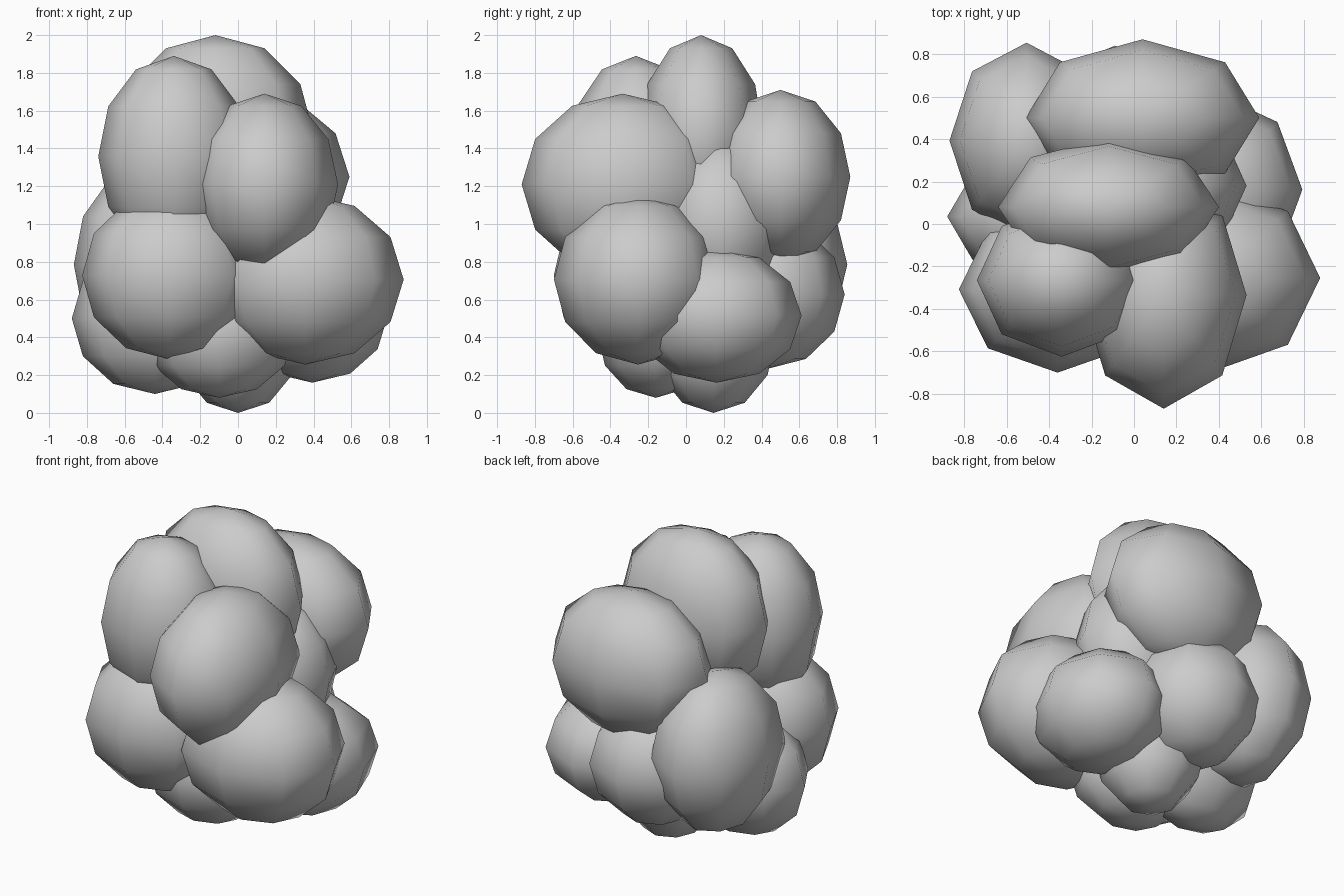
import bpy
import bmesh
from mathutils import Matrix

if "Cube" in bpy.data.objects:
    bpy.data.objects.remove(bpy.data.objects["Cube"])

# One plain grey for the whole cluster
grey = bpy.data.materials.new("soft grey")
grey.diffuse_color = (0.6, 0.6, 0.6, 1.0)
grey.use_nodes = True
grey.node_tree.nodes["Principled BSDF"].inputs["Base Color"].default_value = grey.diffuse_color


def lobe(name, centre, radii):
    """Smooth-shaded low-poly ellipsoid, 8 segments by 6 rings."""
    bm = bmesh.new()
    bmesh.ops.create_uvsphere(bm, u_segments=8, v_segments=6, radius=1.0,
                              matrix=Matrix.Diagonal((*radii, 1.0)))
    for face in bm.faces:
        face.smooth = True
    mesh = bpy.data.meshes.new(name)
    bm.to_mesh(mesh)
    bm.free()
    mesh.materials.append(grey)
    obj = bpy.data.objects.new(name, mesh)
    obj.location = centre
    bpy.context.collection.objects.link(obj)


# Upper lobes
lobe("crown_lobe", (-0.12, 0.08, 1.48), (0.52, 0.33, 0.52))
lobe("upper_front_left_lobe", (-0.34, -0.265, 1.357), (0.40, 0.36, 0.533))
lobe("upper_front_right_lobe", (0.14, -0.335, 1.21), (0.39, 0.535, 0.48))
lobe("upper_back_lobe", (0.04, 0.50, 1.25), (0.55, 0.37, 0.46))

# Inner filling lobe
lobe("core_lobe", (0.15, 0.18, 1.0), (0.38, 0.35, 0.45))

# Middle lobes
lobe("middle_front_left_lobe", (-0.36, -0.308, 0.728), (0.465, 0.392, 0.445))
lobe("middle_front_right_lobe", (0.357, -0.254, 0.706), (0.52, 0.445, 0.45))
lobe("middle_back_left_lobe", (-0.506, 0.393, 0.785), (0.363, 0.461, 0.51))
lobe("middle_back_lobe", (-0.09, 0.43, 0.627), (0.40, 0.41, 0.394))

# Lower lobes
lobe("lower_left_lobe", (-0.44, 0.035, 0.50), (0.44, 0.31, 0.40))
lobe("lower_right_lobe", (0.393, 0.162, 0.515), (0.40, 0.45, 0.355))
lobe("lower_front_lobe", (-0.10, -0.16, 0.42), (0.40, 0.31, 0.34))
lobe("base_lobe", (0.0, 0.146, 0.40), (0.33, 0.33, 0.40))
